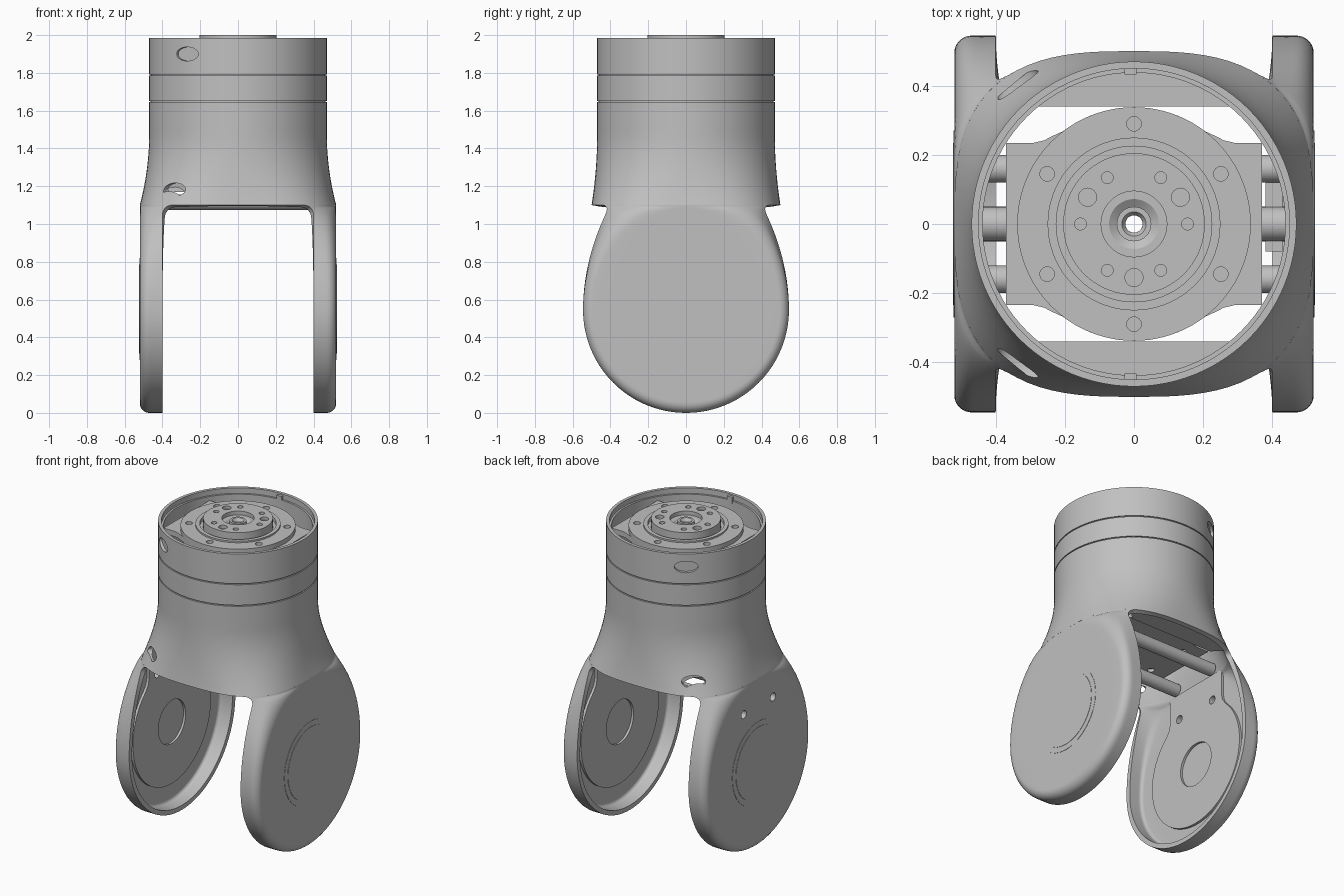
import bpy, bmesh
from math import sin, cos, pi, sqrt, radians
from mathutils import Vector, Matrix

cube = bpy.data.objects.get("Cube")
if cube:
    bpy.data.objects.remove(cube, do_unlink=True)

grey = bpy.data.materials.new("machined_grey")
grey.use_nodes = True
grey.diffuse_color = (0.53, 0.53, 0.53, 1)
grey.node_tree.nodes["Principled BSDF"].inputs["Base Color"].default_value = (0.53, 0.53, 0.53, 1)


def select(ob):
    bpy.ops.object.select_all(action='DESELECT')
    ob.select_set(True)
    bpy.context.view_layer.objects.active = ob


def finish(bm, name, smooth=True):
    me = bpy.data.meshes.new(name)
    bm.to_mesh(me)
    bm.free()
    me.materials.append(grey)
    ob = bpy.data.objects.new(name, me)
    bpy.context.collection.objects.link(ob)
    select(ob)
    if smooth:
        bpy.ops.object.shade_smooth_by_angle(angle=radians(30))
    return ob


def sheet(name, rows, ref, closed, thickness):
    """Loft rows of points into an outward-facing sheet and thicken it inward."""
    bm = bmesh.new()
    grid = [[bm.verts.new(p) for p in row] for row in rows]
    n = len(rows[0])
    for lo, hi in zip(grid, grid[1:]):
        for j in range(n if closed else n - 1):
            k = (j + 1) % n
            bm.faces.new((lo[j], lo[k], hi[k], hi[j]))
    bmesh.ops.remove_doubles(bm, verts=bm.verts, dist=0.0004)
    bmesh.ops.recalc_face_normals(bm, faces=bm.faces)
    if sum(f.normal.dot(f.calc_center_median() - Vector(ref)) * f.calc_area() for f in bm.faces) < 0:
        bmesh.ops.reverse_faces(bm, faces=bm.faces)
    ob = finish(bm, name)
    mod = ob.modifiers.new("wall", 'SOLIDIFY')
    mod.thickness, mod.offset = thickness, -1
    bpy.ops.object.modifier_move_to_index(modifier="wall", index=0)
    bpy.ops.object.modifier_apply(modifier="wall")
    bpy.ops.object.shade_smooth_by_angle(angle=radians(30))
    return ob


def lathe(name, profile, sides=72):
    """Turn a closed (radius, height) profile around the z axis."""
    bm = bmesh.new()
    rings = [[bm.verts.new((r * cos(2 * pi * i / sides), r * sin(2 * pi * i / sides), z))
              for i in range(sides)] for r, z in profile]
    for a, b in zip(rings, rings[1:] + rings[:1]):
        for i in range(sides):
            k = (i + 1) % sides
            bm.faces.new((a[i], a[k], b[k], b[i]))
    bmesh.ops.recalc_face_normals(bm, faces=bm.faces)
    return finish(bm, name)


def add_rod(bm, centre, axis, radius, length, stretch=1.0):
    """Cylinder along an axis; stretch widens it horizontally."""
    turn = Vector(axis).to_track_quat('Z', 'Y').to_matrix().to_4x4()
    size = Matrix.Diagonal((radius * stretch, radius, length, 1))
    bmesh.ops.create_cone(bm, cap_ends=True, segments=32, radius1=1, radius2=1, depth=1,
                          matrix=Matrix.Translation(centre) @ turn @ size)


def rods(name, items):
    bm = bmesh.new()
    for item in items:
        add_rod(bm, *item)
    return finish(bm, name)


def box(name, centre, size):
    bm = bmesh.new()
    bmesh.ops.create_cube(bm, size=1, matrix=Matrix.Translation(centre) @ Matrix.Diagonal((*size, 1)))
    return finish(bm, name, False)


def slab(name, outline, place, depth):
    """Extrude a flat outline; place maps (u, v, height) to a position."""
    bm = bmesh.new()
    low = [bm.verts.new(place(u, v, 0)) for u, v in outline]
    high = [bm.verts.new(place(u, v, depth)) for u, v in outline]
    bm.faces.new(low)
    bm.faces.new(high)
    for i in range(len(low)):
        k = (i + 1) % len(low)
        bm.faces.new((low[i], low[k], high[k], high[i]))
    bmesh.ops.recalc_face_normals(bm, faces=bm.faces)
    return finish(bm, name)


def drill(targets, items):
    cutter = rods("hole_cutter", items)
    cutter.hide_render = True
    for ob in targets:
        select(ob)
        mod = ob.modifiers.new("holes", 'BOOLEAN')
        mod.operation, mod.solver, mod.object = 'DIFFERENCE', 'EXACT', cutter
        bpy.ops.object.modifier_apply(modifier="holes")
        bpy.ops.object.shade_smooth_by_angle(angle=radians(30))
    bpy.data.objects.remove(cutter, do_unlink=True)


# Shape rules shared by the neck and the fork ears
HALF, R, FIL, TOP, DEEP, POWER = 0.52, 0.545, 0.05, 1.1, 0.5, 2.9


def oval(x):
    return DEEP * max(0, 1 - (x / HALF) ** POWER) ** (1 / POWER)


def ear_depth(x, z):
    u = min(1, max(0, (x - HALF + FIL) / FIL))
    inset = FIL * (1 - sqrt(1 - u * u))
    if z <= R:
        return sqrt(max(0, (R - inset) ** 2 - (z - R) ** 2))
    side = R - (R - oval(0.4)) * ((z - R) / (TOP - R)) ** 2
    blend = 1 - min(1, sqrt(max(0, R * R - (z - R) ** 2)) / side)
    return (1 - blend) * (side - inset) + blend * side * oval(x) / oval(0.4)


# Fork ears: hollow cups, open toward the middle
def ear_row(z, side):
    edge = 0.4 - (FIL - sqrt(max(0, FIL ** 2 - max(0, z - TOP + FIL) ** 2)))
    a = HALF - FIL + sqrt(FIL ** 2 - max(0, FIL - z) ** 2)
    curve = [edge + (a - edge) * sin(pi / 2 * j / 12) for j in range(13)]
    half = [(x, ear_depth(x, z)) for x in curve]
    half += [(a, half[-1][1] * (1 - j / 6)) for j in range(1, 6)]
    full = half + [(a, 0)] + [(x, -y) for x, y in reversed(half)]
    return [(side * x, y, z) for x, y in full]


levels = [R * (1 - cos(pi / 2 * i / 24)) for i in range(25)]
levels += [R + (TOP - R) * sin(pi / 2 * i / 24) for i in range(1, 25)]
ears, covers = {}, {}
for side, label in ((1, "left"), (-1, "right")):
    ears[side] = sheet(label + "_ear", [ear_row(z, side) for z in levels], (side * 0.4, 0, R), False, 0.03)

    # Keyhole-shaped inner cover with a round opening
    start = radians(90) - 0.75
    keyhole = [(0.4 * cos(start - t * (2 * pi - 1.5) / 60), 0.55 + 0.4 * sin(start - t * (2 * pi - 1.5) / 60))
               for t in range(61)]
    keyhole += [(-0.245, 0.88), (-0.235, 0.92), (-0.235, 1.09), (0.235, 1.09), (0.235, 0.92), (0.245, 0.88)]
    covers[side] = slab(label + "_inner_cover", keyhole,
                        lambda u, v, h, s=side: (s * (0.474 + h), u, v), 0.017)
    drill([covers[side]], [((side * 0.474, 0, 0.55), (1, 0, 0), 0.14, 0.03)])

    # Thin round cap on the outside face
    rods(label + "_outer_cap", [((side * 0.518, 0, 0.55), (1, 0, 0), 0.27, 0.008),
                                ((side * 0.518, 0, 0.55), (1, 0, 0), 0.235, 0.012)])
    rods(label + "_side_stub", [((side * 0.405, 0, 1.25), (1, 0, 0), 0.05, 0.09)])
drill([ears[-1], covers[-1]], [((-0.5, y, 0.92), (1, 0, 0), 0.026, 0.2) for y in (-0.15, 0.15)])


# Neck: oval at the fork, round at the collar
def neck_row(z):
    k = max(0, 1 - (z - TOP) / 0.38) ** 2
    a, b, n = 0.47 + (HALF - 0.47) * k, 0.47 + (DEEP - 0.47) * k, 2 + (POWER - 2) * k
    ring = []
    for i in range(96):
        c, s = cos(2 * pi * i / 96), sin(2 * pi * i / 96)
        r = (abs(c / a) ** n + abs(s / b) ** n) ** (-1 / n)
        ring.append((r * c, r * s, z))
    return ring


neck = sheet("neck", [neck_row(TOP + 0.545 * i / 20) for i in range(21)], (0, 0, 1.4), True, 0.03)

# Collar with two fine grooves
outer = []
for lo, hi in ((1.645, 1.652), (1.785, 1.792)):
    outer += [(0.462, lo), (0.462, hi), (0.47, hi), (0.47, hi + 0.133 if hi < 1.7 else 1.985)]
collar = lathe("collar", outer + [(0.45, 1.985), (0.45, 1.95), (0.438, 1.95), (0.438, 1.645)], 96)

# Shallow oblong pockets on the right side of neck and collar
for part, x, y, z in ((neck, -0.33, 0.395, 1.18), (collar, -0.27, 0.384, 1.9)):
    drill([part], [((x, s * y, z), (x, s * y, 0), 0.037, 0.04, 1.9) for s in (-1, 1)])

# Drive unit: body, flange, rotor and stepped hollow hub
drive = lathe("drive_unit", [
    (0.025, 1.2), (0.28, 1.2), (0.28, 1.92), (0.338, 1.92), (0.338, 1.955), (0.25, 1.955),
    (0.25, 1.965), (0.225, 1.965), (0.225, 1.94), (0.205, 1.94), (0.205, 2.0), (0.095, 2.0),
    (0.095, 1.975), (0.072, 1.975), (0.05, 1.96), (0.05, 1.985), (0.035, 1.985), (0.025, 1.97)])


def bolt_circle(radius, height, hole, count, first):
    return [((radius * cos(first + 2 * pi * i / count), radius * sin(first + 2 * pi * i / count), height),
             (0, 0, 1), hole, 0.04) for i in range(count)]


drill([drive], bolt_circle(0.29, 1.955, 0.021, 6, pi / 6) + bolt_circle(0.155, 2.0, 0.017, 6, 0)
      + bolt_circle(0.155, 2.0, 0.026, 3, pi / 6))

# Brackets above and below the drive body: a disc blended into a rectangle
quarter = [(0.37, 0), (0.37, 0.235), (0.29, 0.235), (0.26, 0.242), (0.235, 0.255)]
quarter += [(0.338 * cos(t * pi / 24), 0.338 * sin(t * pi / 24)) for t in range(7, 13)]
half = quarter + [(-x, y) for x, y in reversed(quarter[:-1])]
for label, base in (("lower", 1.17), ("upper", 1.89)):
    bracket = slab(label + "_bracket", half + [(x, -y) for x, y in reversed(half[1:-1])],
                   lambda u, v, h: (u, v, base + h), 0.035)
    drill([bracket], [((0, 0, base), (0, 0, 1), 0.025, 0.1)] + bolt_circle(0.29, base, 0.021, 6, pi / 6))

# Cross rods between the ears
rods("cross_rods", [((0, s * 0.16, 1.115), (1, 0, 0), 0.04, 0.92) for s in (-1, 1)])

# Inner ledges of the neck, connector and collar pins
for s, label in ((1, "back"), (-1, "front")):
    slab(label + "_ledge", [(-0.3, 0.34), (0.3, 0.34), (0.36, 0.4), (0.2, 0.465), (-0.2, 0.465), (-0.36, 0.4)],
         lambda u, v, h: (u, s * v, 1.101 + h), 0.025)
    box(label + "_collar_pin", (-0.01, s * 0.443, 1.955), (0.035, 0.02, 0.04))
box("connector", (0.405, 0.02, 1.23), (0.05, 0.2, 0.06))
